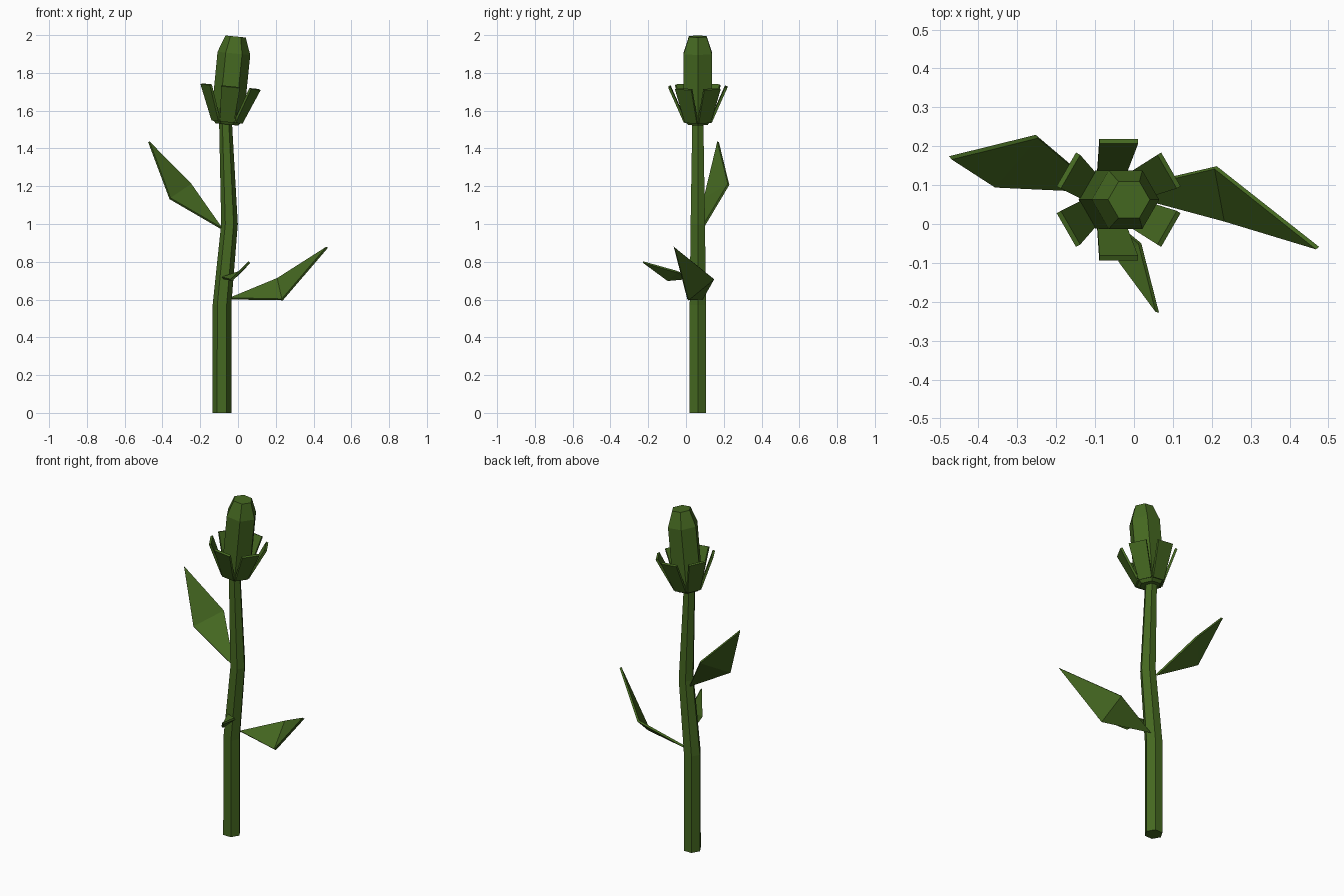
import bpy, math
from mathutils import Vector, Matrix

if "Cube" in bpy.data.objects:
    bpy.data.objects.remove(bpy.data.objects["Cube"])

green = bpy.data.materials.new("leaf_green")
green.diffuse_color = (0.06, 0.14, 0.015, 1)
green.use_nodes = True
green.node_tree.nodes["Principled BSDF"].inputs["Base Color"].default_value = green.diffuse_color


def add_mesh(name, verts, faces, thickness=0):
    mesh = bpy.data.meshes.new(name)
    mesh.from_pydata(verts, [], faces)
    mesh.materials.append(green)
    obj = bpy.data.objects.new(name, mesh)
    bpy.context.collection.objects.link(obj)
    if thickness:
        mod = obj.modifiers.new("thickness", 'SOLIDIFY')
        mod.thickness = thickness
        mod.offset = 0
    return obj


def hex_tube(name, rings):
    """Capped six-sided tube through rings of (x, y, z, radius)."""
    verts = [(x + r * math.cos(k * math.pi / 3), y + r * math.sin(k * math.pi / 3), z)
             for x, y, z, r in rings for k in range(6)]
    faces = [(6 * i + k, 6 * i + (k + 1) % 6, 6 * i + 6 + (k + 1) % 6, 6 * i + 6 + k)
             for i in range(len(rings) - 1) for k in range(6)]
    n = 6 * (len(rings) - 1)
    faces += [tuple(range(5, -1, -1)), tuple(range(n, n + 6))]
    return add_mesh(name, verts, faces)


# Bent stem
Y = 0.0625
hex_tube("stem", [(-0.085, Y, 0, 0.05), (-0.085, Y, 0.57, 0.0495),
                  (-0.045, Y, 1.0, 0.044), (-0.066, Y, 1.54, 0.034)])

# Flower head, leaning slightly to the right
tilt = Matrix.Translation((-0.06, Y, 1.52)) @ Matrix.Rotation(math.radians(5.7), 4, 'Y')
bud = hex_tube("bud", [(0, 0, 0.03, 0.086), (0, 0, 0.385, 0.087), (0, 0, 0.475, 0.054)])
calyx = hex_tube("calyx", [(0, 0, 0.007, 0.06), (0, 0, 0.035, 0.082)])
bud.matrix_world = tilt
calyx.matrix_world = tilt

# Six flared sepals, one per bud face
for k in range(6):
    sepal = add_mesh(f"sepal_{k + 1}",
                     [(0.068, -0.037, 0.022), (0.068, 0.037, 0.022),
                      (0.15, 0.05, 0.208), (0.15, -0.05, 0.208)],
                     [(0, 1, 2, 3)], 0.013)
    sepal.matrix_world = tilt @ Matrix.Rotation(math.radians(30 + 60 * k), 4, 'Z')

# Folded leaves: base, two side corners, tip
leaves = {
    "lower_right_leaf": [(-0.045, 0.085, 0.605), (0.235, 0.01, 0.6),
                         (0.21, 0.145, 0.71), (0.472, -0.062, 0.877)],
    "upper_left_leaf": [(-0.085, 0.085, 0.975), (-0.25, 0.225, 1.21),
                        (-0.36, 0.098, 1.135), (-0.472, 0.17, 1.435)],
    "small_front_leaf": [(-0.085, 0.03, 0.715), (-0.035, -0.098, 0.703),
                         (0.015, -0.05, 0.748), (0.06, -0.227, 0.798)],
}
for name, pts in leaves.items():
    add_mesh(name, pts, [(0, 1, 2), (1, 3, 2)], 0.012)
